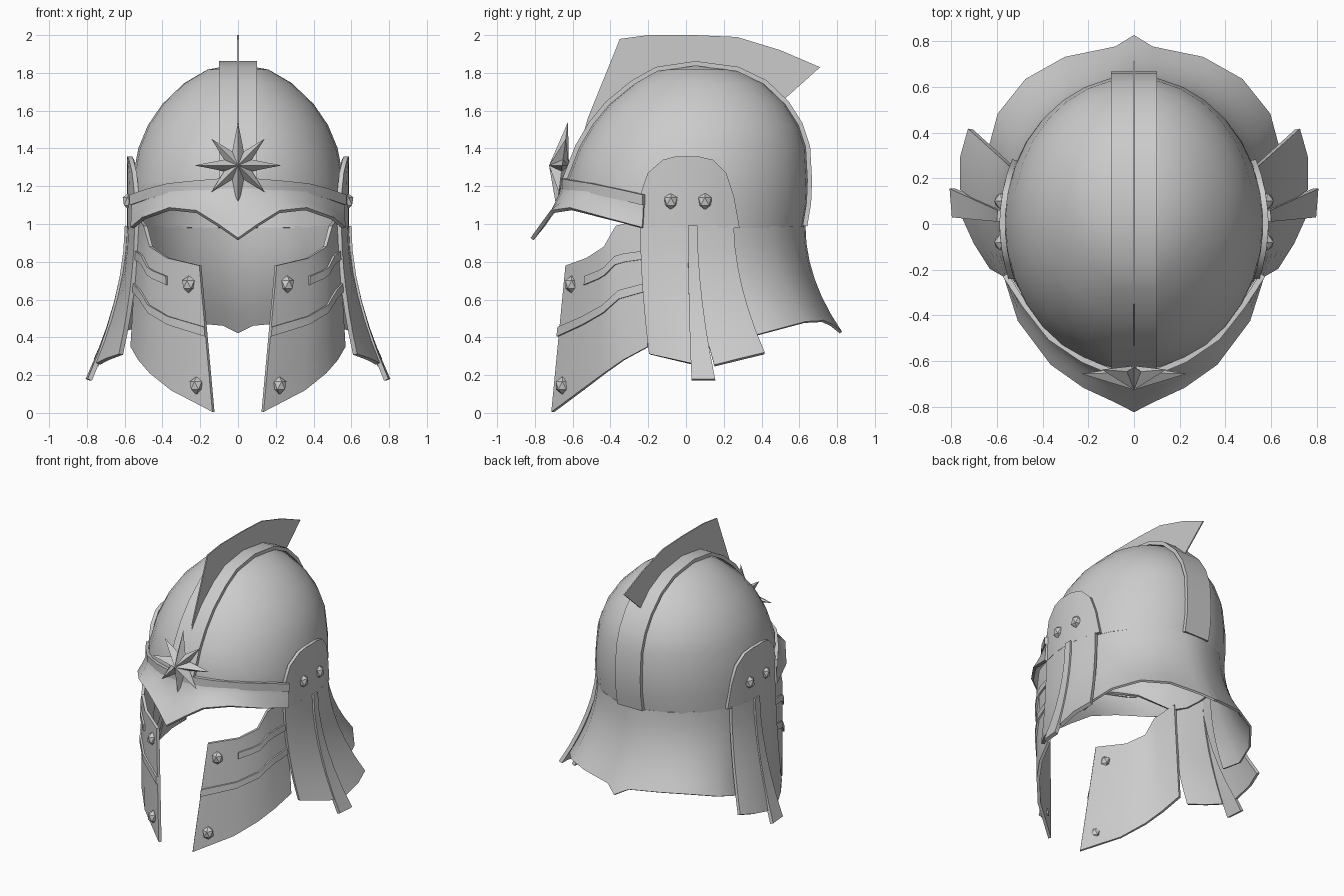
import bpy, bmesh, math
from mathutils import Vector

if "Cube" in bpy.data.objects:
    bpy.data.objects.remove(bpy.data.objects["Cube"], do_unlink=True)

steel = bpy.data.materials.new("grey_steel")
steel.use_nodes = True
steel.diffuse_color = (0.6, 0.6, 0.6, 1)
steel.node_tree.nodes["Principled BSDF"].inputs["Base Color"].default_value = (0.6, 0.6, 0.6, 1)


def finish(name, bm, mirror=False, thick=0.0, angle=35):
    """Turn a bmesh into an object, apply its modifiers and shade it."""
    mesh = bpy.data.meshes.new(name)
    bm.to_mesh(mesh)
    bm.free()
    mesh.materials.append(steel)
    ob = bpy.data.objects.new(name, mesh)
    bpy.context.collection.objects.link(ob)
    bpy.ops.object.select_all(action='DESELECT')
    ob.select_set(True)
    bpy.context.view_layer.objects.active = ob
    if mirror:
        ob.modifiers.new("Mirror", 'MIRROR')
        bpy.ops.object.modifier_apply(modifier="Mirror")
    if thick:
        mod = ob.modifiers.new("Solidify", 'SOLIDIFY')
        mod.thickness, mod.offset = thick, 0
        bpy.ops.object.modifier_apply(modifier="Solidify")
    bpy.ops.object.shade_smooth_by_angle(angle=math.radians(angle))
    return ob


def sheet(name, rows, thick=0.02, mirror=False, closed=False):
    """Skin a grid of points into a plate."""
    bm = bmesh.new()
    grid = [[bm.verts.new(p) for p in row] for row in rows]
    n = len(rows[0])
    for a, b in zip(grid, grid[1:]):
        for i in range(n if closed else n - 1):
            j = (i + 1) % n
            bm.faces.new((a[i], a[j], b[j], b[i]))
    bmesh.ops.remove_doubles(bm, verts=bm.verts, dist=1e-4)
    bmesh.ops.recalc_face_normals(bm, faces=bm.faces)
    return finish(name, bm, mirror, thick)


def flare(top, bottom, power, steps=5):
    """Rows from a top edge to a bottom edge, swinging outward like a skirt."""
    rows = []
    for k in range(steps + 1):
        t = k / steps
        f = t ** power
        rows.append([(a[0] + (b[0] - a[0]) * f, a[1] + (b[1] - a[1]) * f,
                      a[2] + (b[2] - a[2]) * t) for a, b in zip(top, bottom)])
    return rows


# Skull: rings of (height, half width, centre y, half depth)
RINGS = [(0.98, .56, .005, .61), (1.1, .56, .005, .63), (1.22, .555, .005, .635),
         (1.4, .52, .035, .595), (1.52, .47, .05, .54), (1.63, .395, .06, .46),
         (1.74, .28, .07, .335), (1.81, .16, .06, .2), (1.84, 0, .05, 0)]
rows = []
for z, rx, cy, ry in RINGS:
    row = []
    for i in range(32):
        a = math.tau * i / 32
        y = cy + ry * math.cos(a)
        lift = 0.8 * min(1, max(0, (-y - 0.2) / 0.25)) * max(0, 1.22 - z)
        row.append((rx * math.sin(a), y, z + lift))
    rows.append(row)
sheet("skull", rows, 0.015, closed=True)

# Raised strip over the middle of the skull
front = [(cy - ry - .015, z + .01) for z, rx, cy, ry in RINGS[2:]]
back = [(cy + ry + .015, z + .01) for z, rx, cy, ry in RINGS[:-1]]
front[-1] = (.05, 1.85)
sheet("skull_strip", [[(x, y, z) for x in (-.1, 0, .1)] for y, z in front + back[::-1]], 0.025)

# Crest fin
bm = bmesh.new()
outline = [(-.57, 1.38), (-.52, 1.56), (-.35, 1.98), (-.2, 2), (.05, 2), (.27, 1.99), (.5, 1.92),
           (.71, 1.83), (.52, 1.66), (.4, 1.74), (.2, 1.81), (.05, 1.83), (-.2, 1.78), (-.41, 1.62)]
bm.faces.new([bm.verts.new((0, y, z)) for y, z in outline])
finish("crest_fin", bm, thick=0.008)

# Pointed brim and the lip above it
lip = [(0, -.645, 1.23), (.1, -.635, 1.225), (.22, -.585, 1.215), (.36, -.49, 1.2),
       (.47, -.35, 1.17), (.555, -.22, 1.14)]
edge = [(0, -.815, .92), (.1, -.765, .99), (.22, -.71, 1.065), (.36, -.61, 1.08),
        (.5, -.42, 1.03), (.56, -.23, .98)]
sheet("brim", flare(lip, edge, 1.6, 4), 0.02, mirror=True)
sheet("brim_lip", [[(x * 1.015, y * 1.015, z + dz) for x, y, z in lip] for dz in (.015, -.04)],
      0.025, mirror=True)

# Neck guard
hem = [(0, .82, .425), (.08, .77, .465), (.3, .725, .485), (.47, .63, .48), (.59, .48, .44),
       (.63, .33, .4), (.6, .2, .4)]
collar = []
for i in range(len(hem)):
    a = math.radians((0, 9, 28, 44, 58, 68, 77)[i])
    collar.append((.555 * math.sin(a), .625 * math.cos(a), .99))
sheet("neck_guard", flare(collar, hem, 2.0, 6), 0.015, mirror=True)


# Side plates with rounded tops
def side_point(y, z, out=0.0):
    return (.575 * math.sqrt(1 - (y / .66) ** 2) + out, y, z)


plate = [(.98, -.24, .28), (1.15, -.24, .25), (1.27, -.2, .21), (1.34, -.12, .14), (1.358, -.05, .06)]
sheet("side_plate", [[side_point(a + (b - a) * k / 6, z) for k in range(7)] for z, a, b in plate],
      0.025, mirror=True)

# Hanging side flaps: top y values and matching bottom corners
FLAPS = {
    "front_flap": ((-.24, -.11, .03), [(.62, -.19, .31), (.69, -.08, .285), (.74, .03, .26)], 0),
    "middle_flap": ((.01, .06), [(.785, .03, .175), (.795, .155, .175)], .012),
    "rear_flap": ((.03, .14, .25), [(.75, .15, .25), (.75, .29, .285), (.715, .415, .315)], 0),
}
for name, (tops, bottom, out) in FLAPS.items():
    sheet(name, flare([side_point(y, .99, out) for y in tops], bottom, 1.8, 6), 0.025, mirror=True)

# Cheek guards
cheek_top = [(.2, -.63, .78), (.37, -.52, .82), (.46, -.43, .88), (.49, -.37, .99), (.52, -.2, 1.03)]
cheek_bottom = [(.13, -.705, .005), (.35, -.55, .12), (.46, -.43, .21), (.52, -.33, .28), (.56, -.2, .35)]
sheet("cheek_guard", flare(cheek_top, cheek_bottom, 1, 5), 0.02, mirror=True)


def cheek_point(u, t, out):
    """Point on the cheek guard, u front to rear and t top to bottom."""
    s = min(u * 4, 3.999)
    i = int(s)
    a = Vector(cheek_top[i]).lerp(cheek_top[i + 1], s - i)
    b = Vector(cheek_bottom[i]).lerp(cheek_bottom[i + 1], s - i)
    p = a.lerp(b, t)
    return p + Vector((p.x, p.y * .7, 0)).normalized() * out


# Raised bands across the cheeks: start u, front t, rear t
for name, u0, t0, t1 in (("lower_cheek_band", 0, .42, .5), ("upper_cheek_band", .25, .1, .25)):
    us = [u0 + (1 - u0) * k / 8 for k in range(9)]
    sheet(name, [[cheek_point(u, t0 + (t1 - t0) * u + dt, .012) for u in us] for dt in (0, .065)],
          0.02, mirror=True)

# Studs
STUDS = {"cheek_stud_upper": (.26, -.605, .68), "cheek_stud_lower": (.22, -.655, .145),
         "side_stud_front": (.575, -.08, 1.12), "side_stud_rear": (.575, .1, 1.12)}
for name, place in STUDS.items():
    bm = bmesh.new()
    bmesh.ops.create_icosphere(bm, subdivisions=1, radius=0.047)
    bmesh.ops.scale(bm, vec=(.85, .85, 1), verts=bm.verts)
    bmesh.ops.translate(bm, vec=place, verts=bm.verts)
    finish(name, bm, mirror=False, angle=30)
    twin = bpy.context.object.copy()
    twin.name, twin.location.x = "left_" + name, 0
    twin.data = twin.data.copy()
    for v in twin.data.vertices:
        v.co.x *= -1
    twin.data.flip_normals()
    bpy.context.collection.objects.link(twin)

# Eight-pointed star badge
bm = bmesh.new()
ring = []
for i in range(16):
    r = .08 if i % 2 else (.23 if i % 4 == 0 else .2)
    a = math.tau * i / 16
    z = r * math.cos(a)
    ring.append(bm.verts.new((r * math.sin(a), -.655 + .13 * z, 1.31 + z)))
tip = bm.verts.new((0, -.725, 1.31))
rear = bm.verts.new((0, -.62, 1.31))
for i in range(16):
    j = (i + 1) % 16
    bm.faces.new((ring[i], ring[j], tip))
    bm.faces.new((ring[j], ring[i], rear))
bmesh.ops.recalc_face_normals(bm, faces=bm.faces)
finish("star_badge", bm, angle=5)
